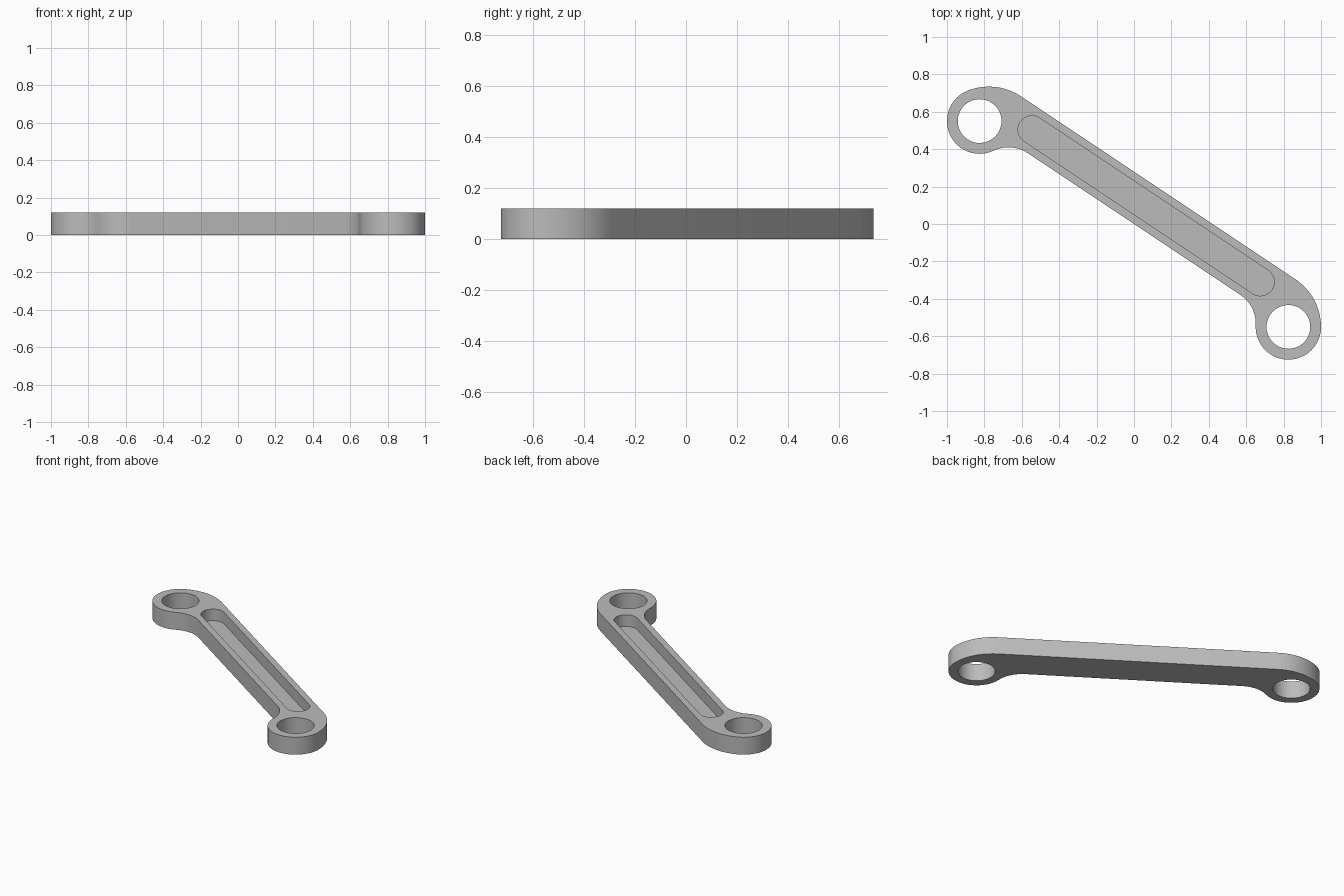
import bpy
import bmesh
from math import sin, cos, pi, sqrt, atan2
from mathutils import Matrix

cube = bpy.data.objects.get("Cube")
if cube:
    bpy.data.objects.remove(cube)

THICK, FLOOR = 0.12, 0.04        # plate height and pocket floor height
EYE_U, EYE_R, HOLE_R = 0.992, 0.175, 0.117
BAR_TOP = 0.233                  # bar spans from 0 to this across its width
SHOULDER_R, FILLET_R = 0.31, 0.185
SLOT_U, SLOT_V, SLOT_R = 0.733, 0.117, 0.075
TILT = atan2(-0.55, 0.825)


def arc(u, v, r, start, end, n):
    steps = [start + (end - start) * i / n for i in range(n + 1)]
    return [(u + r * cos(a), v + r * sin(a)) for a in steps]


def mirrored(half):
    return half + [(-u, v) for u, v in reversed(half)]


# Outline: shoulder arc, eye arc and concave fillet, all tangent, then mirrored
shoulder_v = BAR_TOP - SHOULDER_R
shoulder_u = -EYE_U + sqrt((SHOULDER_R - EYE_R) ** 2 - shoulder_v ** 2)
fillet_u = -EYE_U + sqrt((FILLET_R + EYE_R) ** 2 - FILLET_R ** 2)
join_a = atan2(-shoulder_v, -EYE_U - shoulder_u)
join_b = 2 * pi + atan2(-FILLET_R, fillet_u + EYE_U)
half = arc(shoulder_u, shoulder_v, SHOULDER_R, pi / 2, join_a, 10)
half += arc(-EYE_U, 0, EYE_R, join_a, join_b, 24)[1:]
half += arc(fillet_u, -FILLET_R, FILLET_R, join_b - pi, pi / 2, 10)[1:]
outline = mirrored(half)
holes = [arc(side * EYE_U, 0, HOLE_R, 0, 2 * pi, 40)[:-1] for side in (-1, 1)]
slot = mirrored(arc(-SLOT_U, SLOT_V, SLOT_R, pi / 2, 3 * pi / 2, 16))

bm = bmesh.new()


def wall(points, low, high):
    """Vertical wall around a closed loop; returns its low and high edges."""
    rings = [[bm.verts.new((u, v, z)) for u, v in points] for z in (low, high)]
    lower, upper = rings
    for i in range(len(points)):
        j = (i + 1) % len(points)
        bm.faces.new((lower[i], lower[j], upper[j], upper[i]))
    return [[bm.edges.get((r[i - 1], r[i])) for i in range(len(r))] for r in rings]


def cap(edges, direction):
    bmesh.ops.triangle_fill(bm, edges=edges, use_beauty=True,
                            normal=(0, 0, direction))


# Through walls share the top and bottom faces; the pocket opens only upward
bottom_edges, top_edges = [], []
for loop in [outline] + holes:
    low_ring, high_ring = wall(loop, 0, THICK)
    bottom_edges += low_ring
    top_edges += high_ring
floor_edges, rim_edges = wall(slot, FLOOR, THICK)
cap(bottom_edges, -1)
cap(top_edges + rim_edges, 1)
cap(floor_edges, 1)

bmesh.ops.recalc_face_normals(bm, faces=bm.faces)
bm.transform(Matrix.Rotation(TILT, 4, "Z"))
mesh = bpy.data.meshes.new("link_arm")
bm.to_mesh(mesh)
bm.free()

# Plain grey metal
grey = bpy.data.materials.new("grey_metal")
grey.use_nodes = True
colour = (0.5, 0.5, 0.5, 1)
grey.diffuse_color = colour
grey.node_tree.nodes["Principled BSDF"].inputs["Base Color"].default_value = colour
mesh.materials.append(grey)

arm = bpy.data.objects.new("link_arm", mesh)
bpy.context.collection.objects.link(arm)
bpy.ops.object.select_all(action="DESELECT")
arm.select_set(True)
bpy.context.view_layer.objects.active = arm
bpy.ops.object.shade_smooth_by_angle(angle=pi / 6)
